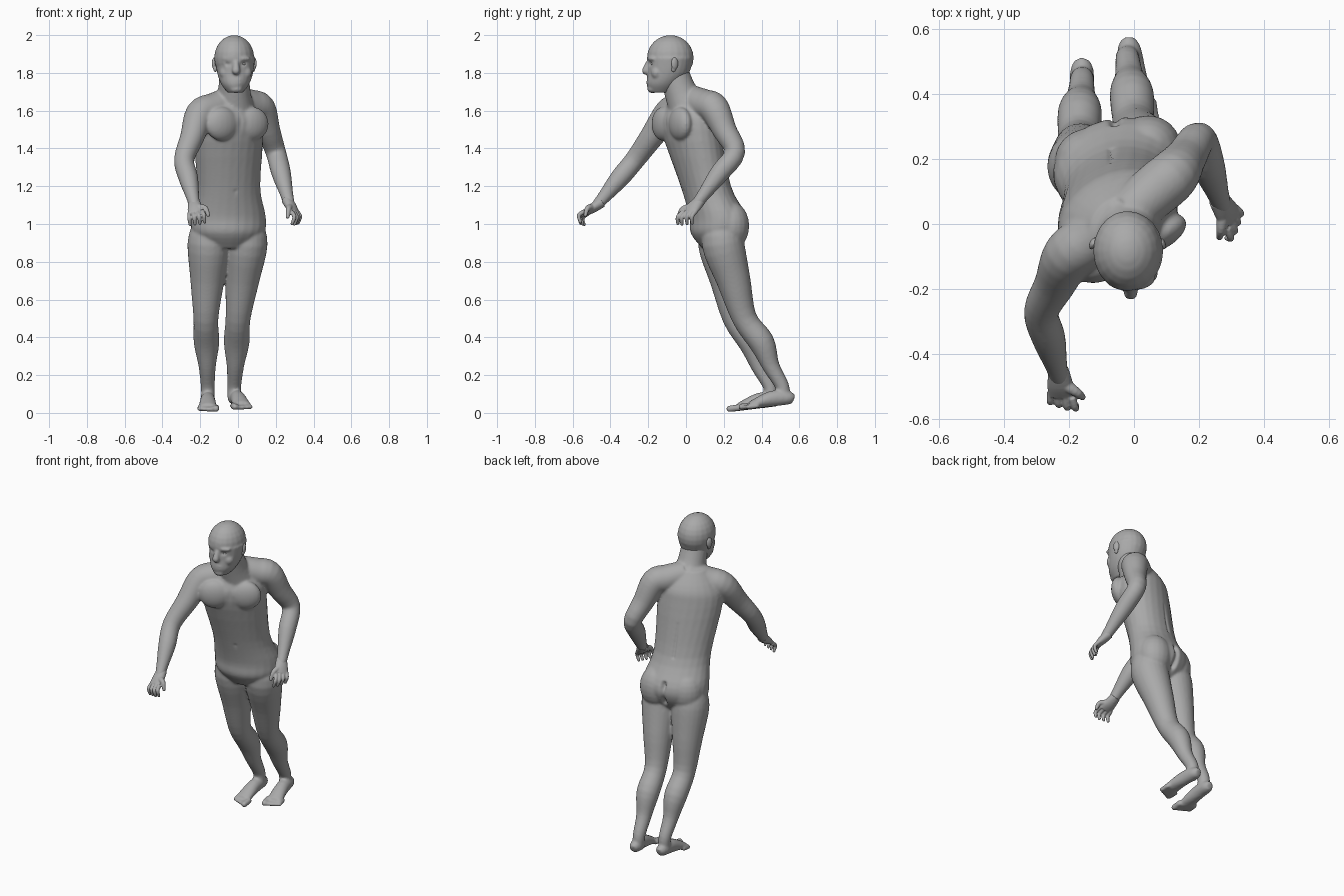
import bpy, bmesh, math
from mathutils import Vector, Matrix

cube = bpy.data.objects.get("Cube")
if cube:
    bpy.data.objects.remove(cube)

skin = bpy.data.materials.new("grey skin")
skin.use_nodes = True
GREY = (.4, .4, .4, 1)
skin.diffuse_color = GREY
skin.node_tree.nodes["Principled BSDF"].inputs["Base Color"].default_value = GREY

UP = Vector((0, 0, 1))
SIDES = {"right": -1, "left": 1}


def spline(before, start, end, after, t):
    """Smooth interpolation between the values start and end."""
    cubic = 3 * (start - end) + after - before
    square = 2 * before - 5 * start + 4 * end - after
    return start + t / 2 * (end - before + t * (square + t * cubic))


def loft(bm, sections, axis=None, yaw=lambda z: 0, steps=4, sides=24):
    """Skin elliptical sections, each a centre, half width and half depth."""
    values = [(*centre, width, depth) for centre, width, depth in sections]
    padded = [values[0]] + values + [values[-1]]
    points = [[spline(*v, k / steps) for v in zip(*padded[i:i + 4])]
              for i in range(len(values) - 1) for k in range(steps)]
    points.append(values[-1])
    rings = []
    for i, (x, y, z, width, depth) in enumerate(points):
        ahead, behind = points[min(i + 1, len(points) - 1)], points[max(i - 1, 0)]
        along = axis or (Vector(ahead[:3]) - Vector(behind[:3])).normalized()
        turn = math.radians(yaw(z))
        across = Vector((math.cos(turn), math.sin(turn), 0))
        across = (across - along * across.dot(along)).normalized()
        outward = along.cross(across)
        ring = []
        for k in range(sides):
            angle = math.tau * k / sides
            offset = across * width * math.cos(angle) + outward * depth * math.sin(angle)
            ring.append(bm.verts.new(Vector((x, y, z)) + offset))
        rings.append(ring)
    for low, high in zip(rings, rings[1:]):
        for k in range(sides):
            n = (k + 1) % sides
            bm.faces.new((low[k], low[n], high[n], high[k]))
    bm.faces.new(rings[0][::-1])
    bm.faces.new(rings[-1])


def ball(bm, centre, radii, yaw=0):
    place = Matrix.Translation(centre) @ Matrix.Rotation(math.radians(yaw), 4, "Z")
    bmesh.ops.create_uvsphere(bm, u_segments=20, v_segments=12, radius=1,
                              matrix=place @ Matrix.Diagonal((*radii, 1)))


def tube(bm, points, radii):
    """Round limb or finger with a rounded end."""
    loft(bm, [(p, r, r) for p, r in zip(points, radii)])
    ball(bm, points[-1], [radii[-1]] * 3)


def finish(bm, name, voxel, smoothing, dents=()):
    """Fuse the overlapping forms, soften them, then press in the dents."""
    bmesh.ops.recalc_face_normals(bm, faces=bm.faces)
    mesh = bpy.data.meshes.new(name)
    bm.to_mesh(mesh)
    bm.free()
    obj = bpy.data.objects.new(name, mesh)
    bpy.context.collection.objects.link(obj)
    fuse = obj.modifiers.new("fuse", "REMESH")
    fuse.mode, fuse.voxel_size, fuse.use_smooth_shade = "VOXEL", voxel, True
    soften = obj.modifiers.new("soften", "SMOOTH")
    soften.iterations = smoothing
    graph = bpy.context.evaluated_depsgraph_get()
    baked = bpy.data.meshes.new_from_object(obj.evaluated_get(graph))
    obj.modifiers.clear()
    obj.data = baked
    for start, end, radius, push in dents:
        start, line = Vector(start), Vector(end) - Vector(start)
        for vert in baked.vertices:
            t = (vert.co - start).dot(line) / line.length_squared
            nearest = start + line * max(0, min(1, t))
            distance = (vert.co - nearest).length / radius
            vert.co.y += push * math.exp(-2 * distance * distance)
    baked.materials.clear()
    baked.materials.append(skin)
    for face in baked.polygons:
        face.use_smooth, face.material_index = True, 0


# Joints of the pose
shoulder = {"right": Vector((-.2, -.095, 1.58)), "left": Vector((.12, .15, 1.61))}
elbow = {"right": Vector((-.285, -.27, 1.34)), "left": Vector((.2, .26, 1.38))}
wrist = {"right": Vector((-.23, -.47, 1.1)), "left": Vector((.27, .06, 1.11))}
hip = {"right": Vector((-.155, .175, .9)), "left": Vector((.045, .195, .9))}
knee = {"right": Vector((-.17, .26, .5)), "left": Vector((0, .31, .5))}
ankle = {"right": Vector((-.16, .445, .14)), "left": Vector((-.02, .51, .14))}


def foot(bm, side, drift):
    """Wedge with a raised heel and five toes; drift turns the toes sideways."""
    heel = ankle[side] + Vector((0, .06, 0))
    heel.z = 0
    toe = heel + Vector((drift, -.29, 0))
    inner = -SIDES[side]
    lift = .012 if side == "left" else .002

    def on_sole(t, sideways, height):
        return heel.lerp(toe, t) + Vector((sideways, 0, lift + .035 * (1 - t) + height))

    loft(bm, [(on_sole(t, 0, height), width, height) for t, width, height in (
        (0, .02, .025), (.1, .036, .035), (.4, .04, .042), (.8, .05, .02))])
    for k in range(5):
        size = .013 if k else .018
        sideways = inner * .022 * (2 - k)
        tube(bm, [on_sole(reach - .03 * k, sideways, size) for reach in (.75, .95)], (size, size))


# Torso twists steadily from the pelvis to the shoulders
body = bmesh.new()
torso = [((-.05, y, z), width, width * .75) for y, z, width in (
    (.17, .87, .11), (.17, .95, .19), (.17, 1.04, .2), (.105, 1.2, .172),
    (.025, 1.5, .195), (.02, 1.6, .17), (.01, 1.7, .09))]
loft(body, torso, UP, lambda z: 10 + 28 * (z - .9))
tube(body, [Vector((-.02, .03, 1.58)), Vector((-.02, -.025, 1.69)), Vector((-.02, -.07, 1.82))], (.12, .088, .078))
for s in SIDES.values():
    ball(body, (.08 * s - .005, .045 * s - .075, 1.53), (.095, .05, .09), 28)
    ball(body, (.09 * s - .05, .02 * s + .215, .99), (.105, .1, .13), 12)

# Arms, legs and feet
for side in SIDES:
    top, bend, end = shoulder[side], elbow[side], wrist[side]
    neck_root = Vector((-.02, .03, 1.66))
    tube(body, [neck_root, top.lerp(neck_root, .4), top, top.lerp(bend, .5), bend,
                bend.lerp(end, .4), bend.lerp(end, .8), end],
         (.075, .082, .08, .064, .054, .052, .036, .03))
    top, bend, end = hip[side], knee[side], ankle[side]
    calf = bend.lerp(end, .35) + Vector((0, .02, 0))
    tube(body, [top + UP * .12, top, top.lerp(bend, .5), bend, calf, bend.lerp(end, .7), end, end - UP * .06],
         (.08, .112, .09, .066, .068, .046, .037, .036))
foot(body, "right", 0)
foot(body, "left", .05)
finish(body, "body", .007, 10, [
    ((.02, -.12, 1.58), (.02, -.12, 1.46), .02, .01),
    ((-.07, .18, 1.4), (-.07, .23, 1.2), .012, -.006),
    ((-.01, -.02, 1.17), (-.01, -.02, 1.15), .015, .012),
    ((-.06, .32, 1.06), (-.05, .3, .88), .02, -.025)])

# Head: cranium, jaw, nose, chin and lips
head = bmesh.new()
ball(head, (-.02, -.083, 1.88), (.106, .124, .12))
loft(head, [((-.015, y, z), width, width + .015) for y, z, width in (
    (-.135, 1.695, .04), (-.12, 1.74, .074), (-.093, 1.8, .095), (-.082, 1.88, .106))], UP)
tube(head, [Vector((-.01, -.188, 1.87)), Vector((-.01, -.203, 1.84)), Vector((-.01, -.212, 1.812))], (.014, .017, .022))
ball(head, (-.01, -.18, 1.715), (.035, .025, .022))
for z in (1.746, 1.762):
    ball(head, (-.01, -.196, z), (.032, .013, .01))
# Brows, cheeks and eye sockets
sockets = []
for s in SIDES.values():
    ball(head, (.04 * s - .012, -.18, 1.875), (.04, .02, .014), 20 * s)
    ball(head, (.05 * s - .012, -.155, 1.8), (.035, .03, .035))
    sockets.append(((.03 * s - .01, -.19, 1.848), (.045 * s - .01, -.19, 1.848), .016, .008))
finish(head, "head", .006, 7, sockets)

# Eyes and ears
for side, s in SIDES.items():
    eye = bmesh.new()
    ball(eye, (.037 * s - .01, -.173, 1.848), (.016, .014, .009))
    finish(eye, side + "_eye", .003, 2)
    ear = bmesh.new()
    ball(ear, (.105 * s - .02, -.06, 1.85), (.012, .02, .033), 25 * s)
    ball(ear, (.1 * s - .02, -.066, 1.82), (.01, .013, .016))
    finish(ear, side + "_ear", .004, 2)


def hand(side, aim, across, curl):
    """Palm points along aim; across runs toward the index finger."""
    bm = bmesh.new()
    aim, across, curl = Vector(aim), Vector(across), Vector(curl)
    root = wrist[side]
    turn = math.degrees(math.atan2(across.y, across.x))
    loft(bm, [(root + aim * reach, width, depth) for reach, width, depth in (
        (-.03, .031, .029), (.03, .04, .025), (.075, .042, .014))], yaw=lambda z: turn)
    for k in range(4):
        spread = across * (1.5 - k)
        knuckle = root + aim * (.075 - .004 * abs(k - 1)) + spread * .023
        bend = knuckle + aim * .04 + spread * .004
        tube(bm, [knuckle, bend, bend + curl * .04], (.012, .011, .0085))
    tube(bm, [root + aim * .03 + across * .02, root + aim * .05 + across * .055,
              root + aim * .07 + across * .065 + curl * .03], (.02, .014, .01))
    finish(bm, side + "_hand", .004, 2)


# Hands
hand("right", (.1, -.8, -.55), (.95, -.2, .2), (.1, .2, -.9))
hand("left", (.4, -.6, -.65), (-.4, -.9, 0), (-.3, 0, -.9))
